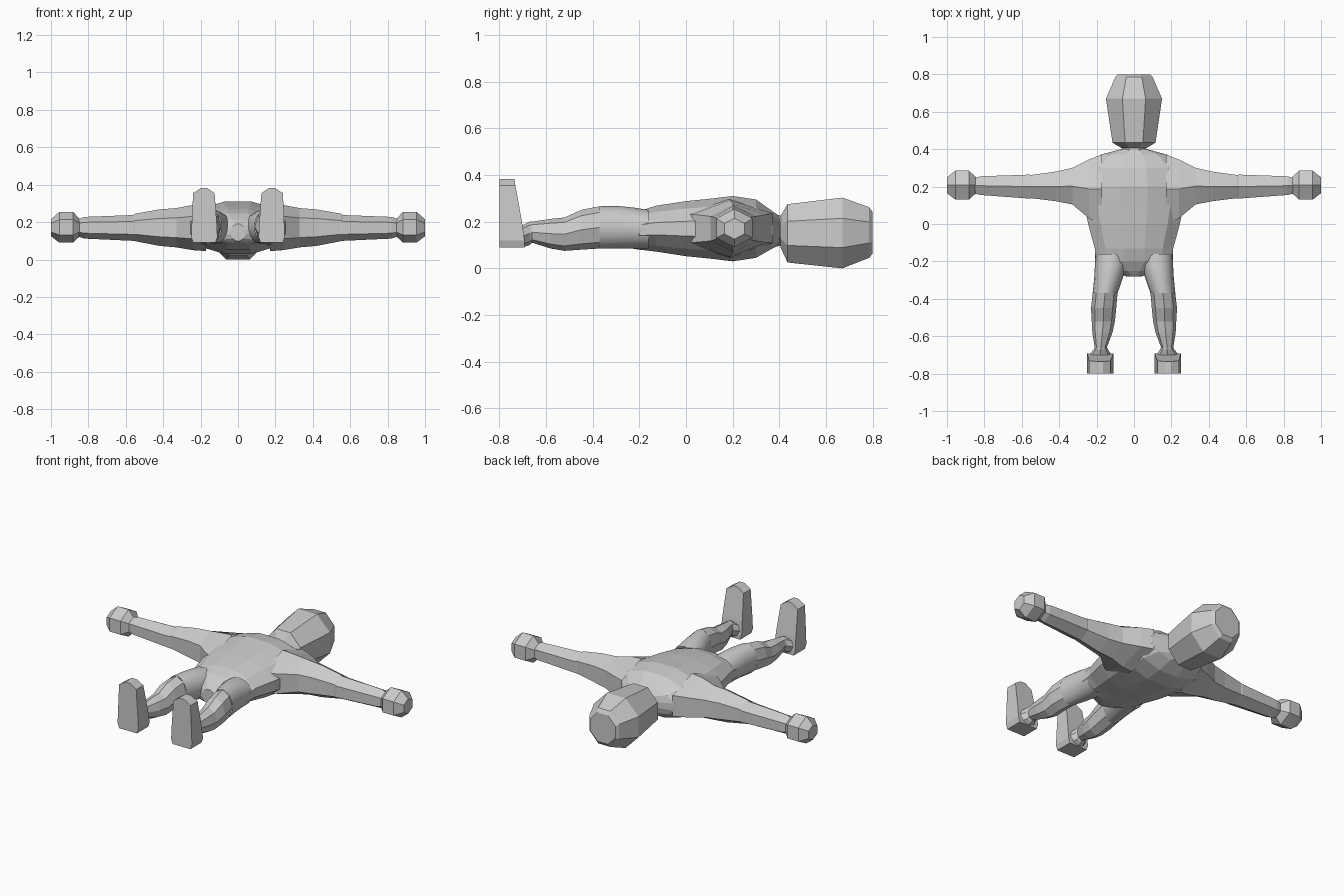
import bpy, bmesh, math


def loft(name, axis, rings, sides, phase=0.0, mirror=False, caps=(True, True), smooth=False):
    """Skin polygon rings (pos, a_min, a_max, b_min, b_max) along an axis."""
    unit = [(math.cos(phase + 2 * math.pi * i / sides), math.sin(phase + 2 * math.pi * i / sides))
            for i in range(sides)]
    ma, mb = max(abs(u[0]) for u in unit), max(abs(u[1]) for u in unit)
    bm = bmesh.new()
    loops = []
    for p, a0, a1, b0, b1 in rings:
        loop = []
        for u, v in unit:
            a = (a0 + a1) / 2 + u / ma * (a1 - a0) / 2
            b = (b0 + b1) / 2 + v / mb * (b1 - b0) / 2
            co = {'x': (p, a, b), 'y': (a, p, b), 'z': (a, b, p)}[axis]
            loop.append(bm.verts.new(co))
        loops.append(loop)
    for l0, l1 in zip(loops, loops[1:]):
        for i in range(sides):
            j = (i + 1) % sides
            bm.faces.new((l0[i], l0[j], l1[j], l1[i]))
    if caps[0]:
        bm.faces.new(loops[0])
    if caps[1]:
        bm.faces.new(loops[-1])
    bmesh.ops.recalc_face_normals(bm, faces=bm.faces)
    me = bpy.data.meshes.new(name)
    bm.to_mesh(me)
    bm.free()
    for f in me.polygons:
        f.use_smooth = smooth
    ob = bpy.data.objects.new(name, me)
    bpy.context.collection.objects.link(ob)
    if mirror:
        ob.modifiers.new("mirror", 'MIRROR')
    return ob


def centred(y, w, z0, z1):
    return (y, -w, w, z0, z1)


HEX = math.pi / 2
OCT = math.pi / 8

# Head, lying face up
loft("head", 'y', [
    centred(0.405, 0.065, 0.09, 0.225), centred(0.435, 0.115, 0.025, 0.275),
    centred(0.67, 0.15, 0.0, 0.303), centred(0.785, 0.10, 0.045, 0.262),
    centred(0.80, 0.085, 0.065, 0.24)], 8, OCT)

# Neck
loft("neck", 'y', [centred(0.35, 0.08, 0.085, 0.235), centred(0.42, 0.06, 0.10, 0.225)],
     8, OCT, caps=(False, False))

# Torso
loft("torso", 'y', [
    centred(-0.28, 0.04, 0.10, 0.19), centred(-0.25, 0.13, 0.088, 0.215),
    centred(-0.20, 0.205, 0.08, 0.245), centred(-0.13, 0.21, 0.072, 0.268),
    centred(0.0, 0.245, 0.052, 0.288), centred(0.10, 0.265, 0.042, 0.298),
    centred(0.20, 0.27, 0.03, 0.31), centred(0.30, 0.25, 0.045, 0.295),
    centred(0.37, 0.18, 0.085, 0.245), centred(0.40, 0.07, 0.10, 0.225)], 12, math.pi / 12)

# Shoulders and arms, hexagonal with a ridge on top
loft("arms", 'x', [
    (0.17, 0.0, 0.372, 0.045, 0.298), (0.24, 0.03, 0.345, 0.05, 0.292),
    (0.33, 0.105, 0.30, 0.065, 0.275), (0.42, 0.122, 0.28, 0.073, 0.268),
    (0.55, 0.138, 0.262, 0.098, 0.245), (0.56, 0.136, 0.264, 0.10, 0.238),
    (0.82, 0.155, 0.255, 0.112, 0.228), (0.86, 0.165, 0.245, 0.125, 0.215)],
    6, HEX, mirror=True, caps=(False, True))

# Fists
loft("hands", 'x', [
    (0.845, 0.165, 0.25, 0.125, 0.215), (0.882, 0.13, 0.285, 0.09, 0.255),
    (0.955, 0.13, 0.285, 0.09, 0.255), (1.0, 0.165, 0.25, 0.125, 0.215)],
    6, HEX, mirror=True)

# Thighs, rounded
loft("thighs", 'y', [
    (-0.16, 0.03, 0.208, 0.085, 0.25), (-0.22, 0.04, 0.209, 0.085, 0.26),
    (-0.29, 0.06, 0.213, 0.085, 0.267), (-0.37, 0.088, 0.221, 0.085, 0.266)],
    16, mirror=True, caps=(False, False), smooth=True)

# Knees and calves, faceted
loft("calves", 'y', [
    (-0.37, 0.088, 0.221, 0.085, 0.266), (-0.45, 0.095, 0.23, 0.08, 0.25),
    (-0.52, 0.102, 0.226, 0.075, 0.218), (-0.58, 0.115, 0.223, 0.085, 0.212),
    (-0.66, 0.145, 0.21, 0.11, 0.20), (-0.67, 0.14, 0.215, 0.10, 0.20),
    (-0.70, 0.12, 0.24, 0.09, 0.185)],
    8, mirror=True, caps=(False, False))

# Feet, toes pointing up
loft("feet", 'z', [
    (0.09, 0.12, 0.24, -0.80, -0.692), (0.12, 0.11, 0.25, -0.80, -0.692),
    (0.20, 0.114, 0.247, -0.80, -0.703), (0.355, 0.125, 0.24, -0.80, -0.731),
    (0.382, 0.165, 0.198, -0.80, -0.735)], 4, math.pi / 4, mirror=True)
